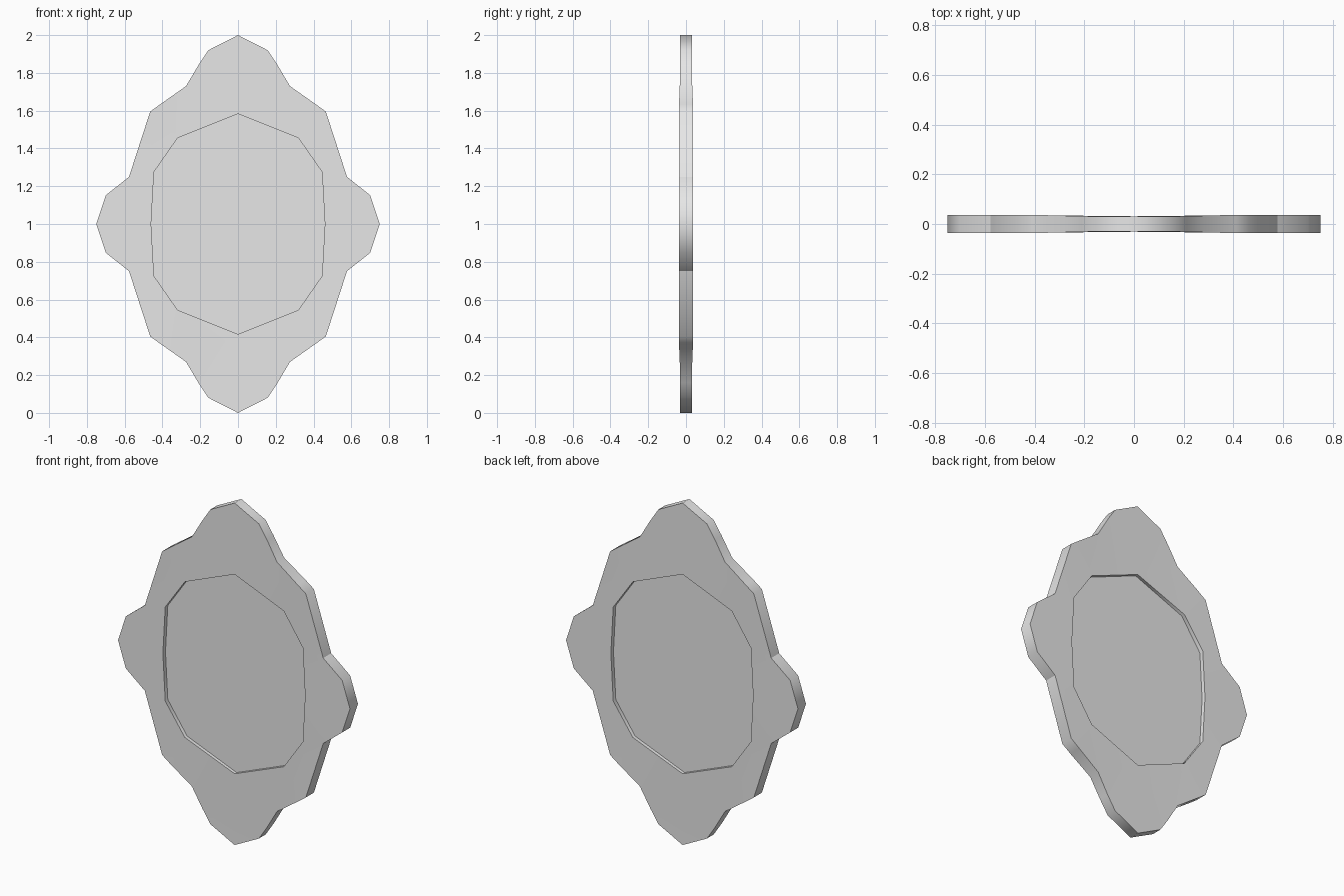
import bpy, bmesh, math

cube = bpy.data.objects.get("Cube")
if cube:
    bpy.data.objects.remove(cube)

grey = bpy.data.materials.new("plain_grey")
grey.use_nodes = True
grey.diffuse_color = (0.8, 0.8, 0.8, 1)
grey.node_tree.nodes["Principled BSDF"].inputs["Base Color"].default_value = (0.8, 0.8, 0.8, 1)

# Quarter outlines (x, height above centre), from the top tip to the side tip
OUTER = [(0, 1), (0.157, 0.92), (0.21, 0.84), (0.275, 0.73), (0.41, 0.635),
         (0.465, 0.595), (0.577, 0.25), (0.70, 0.152), (0.75, 0)]
INNER = [(0, 0.583), (0.32, 0.455), (0.445, 0.275), (0.46, 0)]
PAIRING = [0, 0, 0, 1, 1, 1, 2, 3, 3]   # inner corner joined to each outer point
PANEL_HALF = 0.013


def full_loop(quarter):
    """Mirror a quarter outline into a closed clockwise loop."""
    right = quarter + [(x, -z) for x, z in reversed(quarter[:-1])]
    return right + [(-x, z) for x, z in reversed(right[1:-1])]


def half_depth(x):
    """The plate is a little thinner towards the middle."""
    t = min(max((abs(x) - 0.2) / 0.21, 0), 1)
    return 0.031 + 0.006 * t


def finish(name, bm):
    bmesh.ops.remove_doubles(bm, verts=bm.verts, dist=0.0001)
    bmesh.ops.recalc_face_normals(bm, faces=bm.faces)
    mesh = bpy.data.meshes.new(name)
    bm.to_mesh(mesh)
    bm.free()
    mesh.materials.append(grey)
    obj = bpy.data.objects.new(name, mesh)
    bpy.context.collection.objects.link(obj)
    bpy.ops.object.select_all(action='DESELECT')
    obj.select_set(True)
    bpy.context.view_layer.objects.active = obj
    bpy.ops.object.shade_smooth_by_angle(angle=math.radians(60))
    return obj


# Scalloped frame: a rectangular section swept round the two outlines
bm = bmesh.new()
outer = full_loop(OUTER)
inner = full_loop([INNER[i] for i in PAIRING])
sections = []
for (ox, oz), (ix, iz) in zip(outer, inner):
    od, d = half_depth(ox), half_depth(ix)
    corners = [(ix, -d, iz), (ox, -od, oz), (ox, od, oz), (ix, d, iz)]
    sections.append([bm.verts.new((x, y, z + 1)) for x, y, z in corners])
for i, a in enumerate(sections):
    b = sections[(i + 1) % len(sections)]
    for j in range(4):
        k = (j + 1) % 4
        bm.faces.new((a[j], a[k], b[k], b[j]))
frame = finish("frame", bm)

# Crisp creases where the side lobes meet the body
notch_x = OUTER[6][0]
for edge in frame.data.edges:
    ends = [frame.data.vertices[v].co for v in edge.vertices]
    if all(abs(abs(co.x) - notch_x) < 0.001 for co in ends):
        edge.use_edge_sharp = True

# Recessed centre panel, sunk on both sides
bm = bmesh.new()
front, back = ([bm.verts.new((x, y, z + 1)) for x, z in full_loop(INNER)]
               for y in (-PANEL_HALF, PANEL_HALF))
bm.faces.new(front)
bm.faces.new(back)
for i in range(len(front)):
    bm.faces.new((front[i - 1], front[i], back[i], back[i - 1]))
finish("centre_panel", bm)
